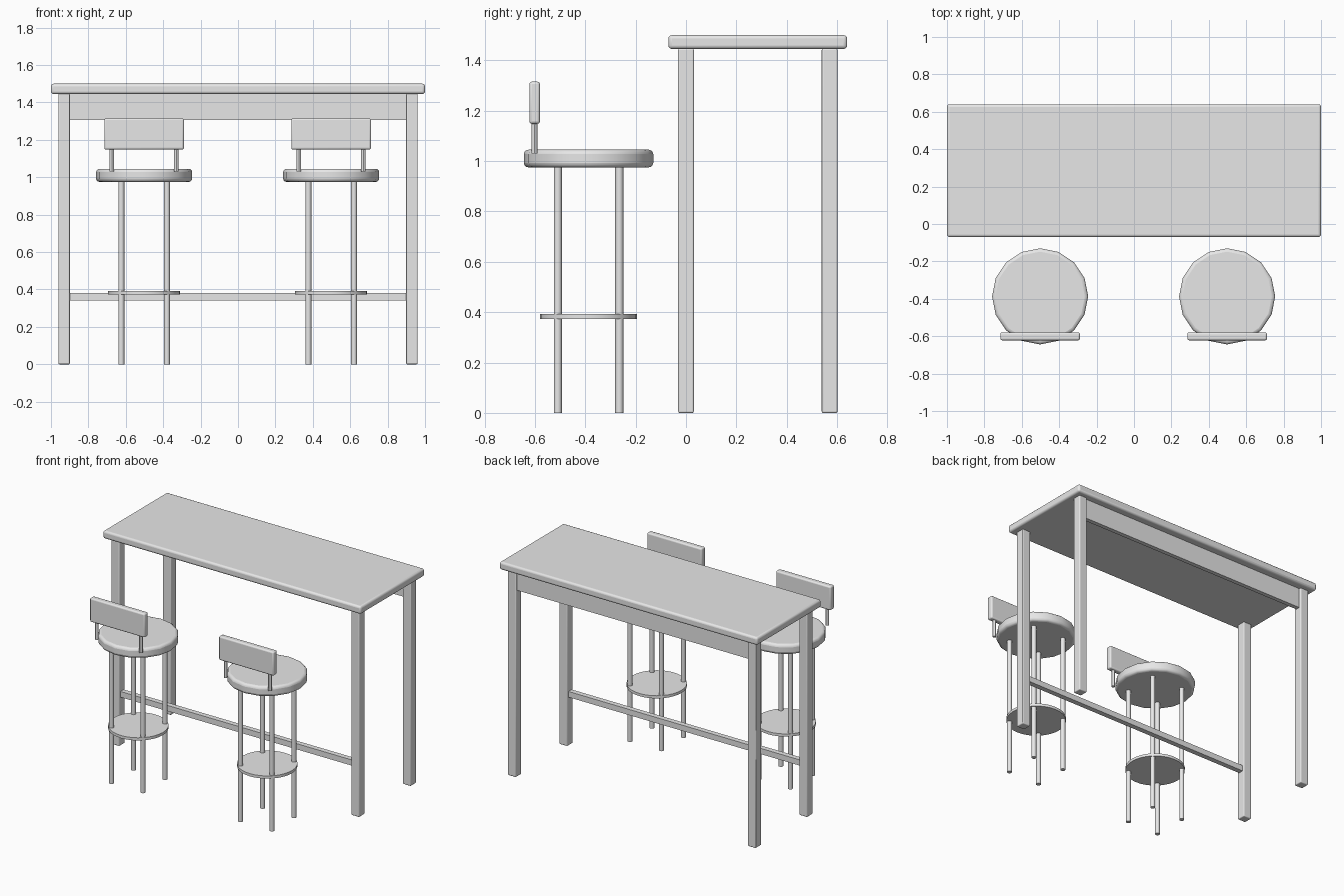
import bpy
import math

cube = bpy.data.objects.get("Cube")
if cube:
    bpy.data.objects.remove(cube, do_unlink=True)

# One plain grey finish
grey = bpy.data.materials.new("plain_grey")
grey.use_nodes = True
colour = (0.8, 0.8, 0.8, 1)
grey.diffuse_color = colour
grey.node_tree.nodes["Principled BSDF"].inputs["Base Color"].default_value = colour


def finish(name, bevel=0.0):
    """Name, colour, bevel and shade the active object."""
    obj = bpy.context.object
    obj.name = name
    obj.data.materials.append(grey)
    if bevel:
        mod = obj.modifiers.new("soft_edges", 'BEVEL')
        mod.width = bevel
        mod.segments = 3
        mod.limit_method = 'ANGLE'
        mod.angle_limit = math.radians(30)
    bpy.ops.object.shade_smooth_by_angle(angle=math.radians(30))
    return obj


def box(name, low, high, bevel=0.0):
    centre = [(a + b) / 2 for a, b in zip(low, high)]
    bpy.ops.mesh.primitive_cube_add(size=1, location=centre)
    bpy.context.object.scale = [b - a for a, b in zip(low, high)]
    bpy.ops.object.transform_apply(location=False, rotation=False, scale=True)
    return finish(name, bevel)


def cylinder(name, x, y, low, high, radius, sides, bevel=0.0):
    bpy.ops.mesh.primitive_cylinder_add(
        vertices=sides, radius=radius, depth=high - low,
        location=(x, y, (low + high) / 2))
    return finish(name, bevel)


# Table
box("table_top", (-1, -0.07, 1.445), (1, 0.64, 1.5), 0.014)
for row, y in (("front", 0), ("back", 0.57)):
    for side, x in (("right", -0.93), ("left", 0.93)):
        box(f"table_leg_{row}_{side}", (x - 0.031, y - 0.031, 0),
            (x + 0.031, y + 0.031, 1.447), 0.006)
box("back_apron", (-0.91, 0.555, 1.305), (0.91, 0.585, 1.447))
box("foot_rail", (-0.91, -0.018, 0.34), (0.91, 0.018, 0.38))


# Bar stools
def stool(side, x):
    y = -0.387
    cylinder(f"stool_seat_{side}", x, y, 0.975, 1.045, 0.257, 16, 0.018)
    cylinder(f"stool_footplate_{side}", x, y, 0.373, 0.392, 0.192, 32)
    for row, dy in (("front", -0.122), ("back", 0.122)):
        for edge, dx in (("right", -0.122), ("left", 0.122)):
            cylinder(f"stool_leg_{side}_{row}_{edge}", x + dx, y + dy,
                     0, 0.98, 0.016, 12)
    # Backrest on two short posts
    for edge, dx in (("right", -0.172), ("left", 0.172)):
        cylinder(f"backrest_post_{side}_{edge}", x + dx, -0.602,
                 1.03, 1.16, 0.012, 12)
    box(f"backrest_{side}", (x - 0.213, -0.622, 1.148),
        (x + 0.213, -0.58, 1.315), 0.01)


stool("right", -0.502)
stool("left", 0.498)
